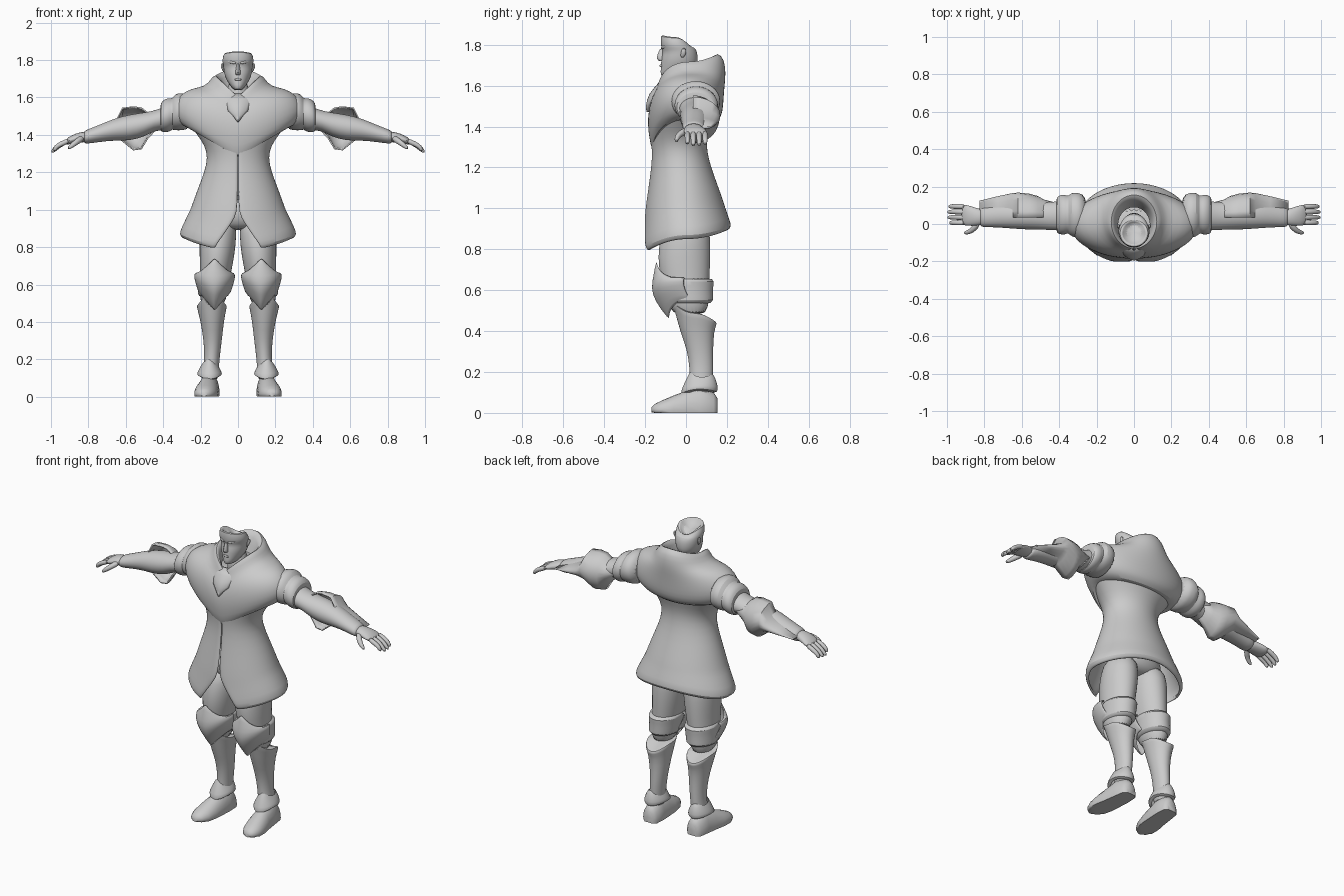
import bpy, bmesh, math
from mathutils import Vector

grey = bpy.data.materials.new("plain grey")
grey.diffuse_color = (0.6, 0.6, 0.6, 1)


def loft(name, rings, closed=True, caps=True, mirror=False, sub=1, thick=0.0, angle=50):
    """Skin a list of equal-length point rings."""
    bm = bmesh.new()
    vs = [[bm.verts.new(p) for p in r] for r in rings]
    n = len(rings[0])
    for a, b in zip(vs, vs[1:]):
        for i in range(n if closed else n - 1):
            j = (i + 1) % n
            bm.faces.new((a[i], a[j], b[j], b[i]))
    if closed and caps:
        bm.faces.new(vs[0])
        bm.faces.new(vs[-1])
    bmesh.ops.recalc_face_normals(bm, faces=bm.faces)
    me = bpy.data.meshes.new(name)
    bm.to_mesh(me)
    bm.free()
    ob = bpy.data.objects.new(name, me)
    bpy.context.collection.objects.link(ob)
    me.materials.append(grey)
    bpy.ops.object.select_all(action='DESELECT')
    ob.select_set(True)
    bpy.context.view_layer.objects.active = ob
    bpy.ops.object.shade_smooth_by_angle(angle=math.radians(angle))
    if thick:
        m = ob.modifiers.new("thickness", 'SOLIDIFY')
        m.thickness, m.offset = thick, -1
    if sub:
        ob.modifiers.new("smooth", 'SUBSURF').levels = sub
        ob.modifiers["smooth"].render_levels = sub
    if mirror:
        ob.modifiers.new("mirror", 'MIRROR')
    return ob


def ring(hw, yf, yb, zf, zs=None, zb=None, cx=0, span=None, n=28, vee=False):
    """Oval around z; height varies from front to side to back. span = open arc around the front."""
    zs = zf if zs is None else zs
    zb = zs if zb is None else zb
    if span is None:
        angles = [2 * math.pi * i / n for i in range(n)]
    else:
        angles = [span[0] + (span[1] - span[0]) * i / n for i in range(n + 1)]
    pts = []
    for a in angles:
        s, c = math.sin(a), math.cos(a)
        w = (1 - abs(s)) if vee and c > 0 else c * c
        z = zs + ((zf if c > 0 else zb) - zs) * w
        pts.append((cx + hw * s, (yf + yb) / 2 - (yb - yf) / 2 * c, z))
    return pts


def xring(x, zc, hz, yc, hy, n=16):
    """Oval around the x axis."""
    return [(x, yc + hy * math.cos(2 * math.pi * i / n), zc + hz * math.sin(2 * math.pi * i / n))
            for i in range(n)]


def tube(name, pts, radii, flat=1.0, mirror=True, n=8):
    """Tapered limb along a path."""
    pts = [Vector(p) for p in pts]
    rings = []
    for i, p in enumerate(pts):
        d = (pts[min(i + 1, len(pts) - 1)] - pts[max(i - 1, 0)]).normalized()
        u = d.cross(Vector((0, 1, 0))).normalized()
        v = d.cross(u)
        rings.append([p + radii[i] * (u * flat * math.cos(2 * math.pi * k / n) + v * math.sin(2 * math.pi * k / n))
                      for k in range(n)])
    return loft(name, rings, mirror=mirror)


# Coat: flared skirt with a front slit, narrow waist, chest
coat = [(0.285, -.195, .195, .785, .855, .90, .42), (0.303, -.205, .21, .80, .87, .915, .39),
        (0.29, -.202, .20, .84, .90, .94, .31), (0.25, -.192, .175, .93, .98, 1.01, .12),
        (0.24, -.188, .17, .98, 1.0, 1.03, .01), (0.205, -.172, .145, 1.09, 1.1, 1.1, 0),
        (0.165, -.156, .108, 1.2, 1.2, 1.2, 0), (0.148, -.152, .088, 1.28, 1.28, 1.28, 0),
        (0.165, -.16, .088, 1.35, 1.35, 1.35, 0), (0.215, -.17, .11, 1.42, 1.42, 1.42, 0),
        (0.28, -.16, .14, 1.50, 1.50, 1.50, 0)]
loft("coat", [ring(*c[:6], span=(c[6], 2 * math.pi - c[6]), n=40) for c in coat],
     closed=False, thick=0.014)

# Mantle with standing collar, falling to a V at the front
mantle = [(0.085, -.10, .09, 1.56, 1.62, 1.64), (0.10, -.12, .125, 1.60, 1.70, 1.735),
          (0.122, -.132, .155, 1.61, 1.725, 1.765), (0.145, -.142, .188, 1.58, 1.70, 1.73),
          (0.175, -.152, .195, 1.55, 1.658, 1.66), (0.25, -.168, .19, 1.52, 1.65, 1.61),
          (0.32, -.184, .185, 1.47, 1.61, 1.55), (0.35, -.188, .182, 1.40, 1.54, 1.50),
          (0.33, -.18, .175, 1.34, 1.475, 1.45), (0.27, -.168, .145, 1.27, 1.43, 1.41),
          (0.20, -.14, .10, 1.28, 1.43, 1.42)]
loft("mantle", [ring(*m, n=40, vee=True) for m in mantle], caps=False)

# Pointed cravat on the chest
cravat = [(1.625, .075, -.125), (1.59, .085, -.155), (1.56, .066, -.178), (1.53, .056, -.19),
          (1.505, .03, -.195), (1.47, .004, -.194)]
loft("cravat", [[(w * t / 4, y + .035 * (w / .085) * (t / 4) ** 2, z) for t in range(-4, 5)]
                for z, w, y in cravat], closed=False, thick=0.012, sub=0)

# Neck and head with an open, slanted crown
loft("neck", [ring(.062, -.07, .07, 1.52), ring(.056, -.065, .055, 1.62), ring(.055, -.06, .05, 1.70)])
head = [(.02, -.095, .0, 1.638), (.036, -.122, .02, 1.642, 1.655, 1.66), (.05, -.126, .04, 1.665, 1.675, 1.68),
        (.066, -.122, .055, 1.70), (.076, -.122, .058, 1.735), (.078, -.112, .055, 1.765),
        (.082, -.122, .045, 1.785), (.085, -.124, .035, 1.81, 1.80, 1.785), (.076, -.124, .022, 1.848, 1.84, 1.795),
        (.062, -.11, .01, 1.848, 1.838, 1.79), (.045, -.09, .0, 1.81, 1.81, 1.77)]
loft("head", [ring(*h, n=24) for h in head])

# Facial features
loft("nose", [ring(.008, -.128, -.10, 1.785, n=8), ring(.011, -.14, -.10, 1.755, n=8),
              ring(.017, -.148, -.10, 1.73, n=8), ring(.012, -.13, -.10, 1.718, n=8)])
tube("brow", [(.008, -.119, 1.782), (.035, -.113, 1.79), (.062, -.085, 1.79)], [.007, .009, .005])
tube("lips", [(-.022, -.112, 1.694), (-.008, -.124, 1.697), (.008, -.124, 1.697), (.022, -.112, 1.694)],
     [.003, .007, .007, .003], mirror=False)
tube("ear", [(.074, -.02, 1.735), (.084, -.012, 1.76), (.084, -.008, 1.785)], [.008, .016, .01], flat=.6)

# Sleeves
arm = [(.26, 1.51, .08, .045, .09), (.40, 1.487, .062, .045, .08), (.45, 1.475, .055, .042, .075),
       (.50, 1.455, .066, .045, .077), (.58, 1.438, .072, .047, .078), (.66, 1.43, .06, .045, .07),
       (.75, 1.405, .045, .042, .06), (.815, 1.388, .038, .037, .055), (.825, 1.388, .03, .037, .045)]
loft("sleeve", [xring(*a) for a in arm], mirror=True)

# Puffed shoulder bands
puff = [(.25, 1.52, .09, .045, .11), (.30, 1.525, .102, .047, .122), (.335, 1.522, .10, .05, .12),
        (.352, 1.512, .082, .05, .098), (.365, 1.507, .092, .05, .108), (.395, 1.502, .09, .05, .108),
        (.416, 1.493, .075, .048, .095), (.412, 1.49, .055, .045, .075)]
loft("shoulder_puff", [xring(*p, n=20) for p in puff], mirror=True)

# Winged elbow guards wrapped around the back of the arm
guard = [(.42, 1.465, .02, .115), (.48, 1.45, .07, .13), (.515, 1.435, .112, .15), (.56, 1.435, .118, .162),
         (.62, 1.455, .09, .168), (.65, 1.435, .05, .165), (.73, 1.415, .03, .148), (.825, 1.395, .006, .125)]
loft("elbow_guard", [[(x, .035 + (yb - .035) * math.cos(t), zc + hz * math.sin(t))
                      for t in [math.pi * (k - 6) / 12 for k in range(13)]]
                     for x, zc, hz, yb in guard], closed=False, thick=0.008, mirror=True, sub=0)

# Hands
palm = [(.79, 1.39, .026, .037, .04), (.84, 1.388, .03, .037, .047), (.89, 1.375, .024, .046, .058),
        (.925, 1.36, .015, .05, .056)]
loft("palm", [xring(*p) for p in palm], mirror=True)
for k, (tip, dz) in enumerate([(.985, .006), (1.0, -.002), (1.0, 0), (.992, .004)]):
    y = .006 + .029 * k
    tube("finger_%d" % (k + 1), [(.90, y, 1.372), (.945, y + .001, 1.352), (.975, y + .001, 1.33 + dz),
                                 (tip - .002, y, 1.306 + dz)], [.015, .015, .0135, .009])
tube("thumb", [(.83, .01, 1.385), (.86, -.03, 1.365), (.885, -.045, 1.345), (.91, -.048, 1.325)],
     [.02, .017, .014, .008])

# Hips and thighs
loft("hips", [ring(.13, -.10, .09, 1.08), ring(.185, -.12, .12, .98), ring(.17, -.10, .10, .92),
              ring(.08, -.06, .06, .89)])
leg = [(.085, -.09, .10, .97, .10), (.10, -.125, .12, .87, .106), (.094, -.14, .12, .76, .112),
       (.083, -.125, .115, .66, .12), (.075, -.10, .11, .57, .13), (.065, -.07, .11, .47, .137)]
loft("thigh", [ring(a, b, c, z, cx=x) for a, b, c, z, x in leg], mirror=True)

# Knee bands and pointed knee guards
band = [(.086, -.10, .12, .66, .122), (.094, -.11, .142, .65, .123), (.085, -.10, .128, .595, .126),
        (.088, -.10, .138, .545, .13), (.07, -.08, .11, .53, .132)]
loft("knee_band", [ring(a, b, c, z, cx=x) for a, b, c, z, x in band], mirror=True)
knee = [(.088, -.148, .10, .745, .66), (.104, -.158, .10, .68, .665), (.113, -.172, .10, .61, .645),
        (.10, -.155, .10, .545, .60), (.085, -.085, .10, .45, .55)]
loft("knee_guard", [ring(*k, cx=.125, span=(-1.75, 1.75), n=18, vee=True) for k in knee],
     closed=False, thick=0.01, mirror=True)

# Greaves with a raised front edge
greave = [(.066, -.05, .12, .53, .49, .455, .14), (.082, -.075, .152, .555, .49, .445, .14),
          (.078, -.06, .15, .52, .47, .43, .14), (.062, -.03, .137, .40, .40, .40, .138),
          (.05, .005, .132, .31, .31, .31, .135), (.041, .018, .135, .22, .22, .22, .138),
          (.042, .018, .13, .14, .14, .14, .145), (.045, .01, .13, .08, .08, .08, .15)]
loft("greave", [ring(*g[:6], cx=g[6]) for g in greave], mirror=True)

# Ankle cuffs
cuff = [(.04, .02, .13, .20, .175, .19), (.05, .005, .143, .175, .16, .175), (.066, -.02, .158, .12, .13, .125),
        (.068, -.03, .155, .09, .115, .10), (.05, .0, .13, .09, .11, .10)]
loft("ankle_cuff", [ring(*c, cx=.152) for c in cuff], caps=False, mirror=True)

# Shoes, flat underneath
shoe = [(.155, .15, .03, .07), (.135, .152, .05, .10), (.07, .155, .057, .13), (.0, .162, .06, .108),
        (-.06, .17, .064, .085), (-.115, .176, .058, .062), (-.15, .18, .04, .045), (-.168, .182, .018, .028)]
loft("shoe", [[(cx + w * math.cos(t), y, max(0, .015 + (h - .015) * math.sin(t)))
               for t in [2 * math.pi * i / 20 for i in range(20)]] for y, cx, w, h in shoe],
     mirror=True, sub=0, angle=55)
